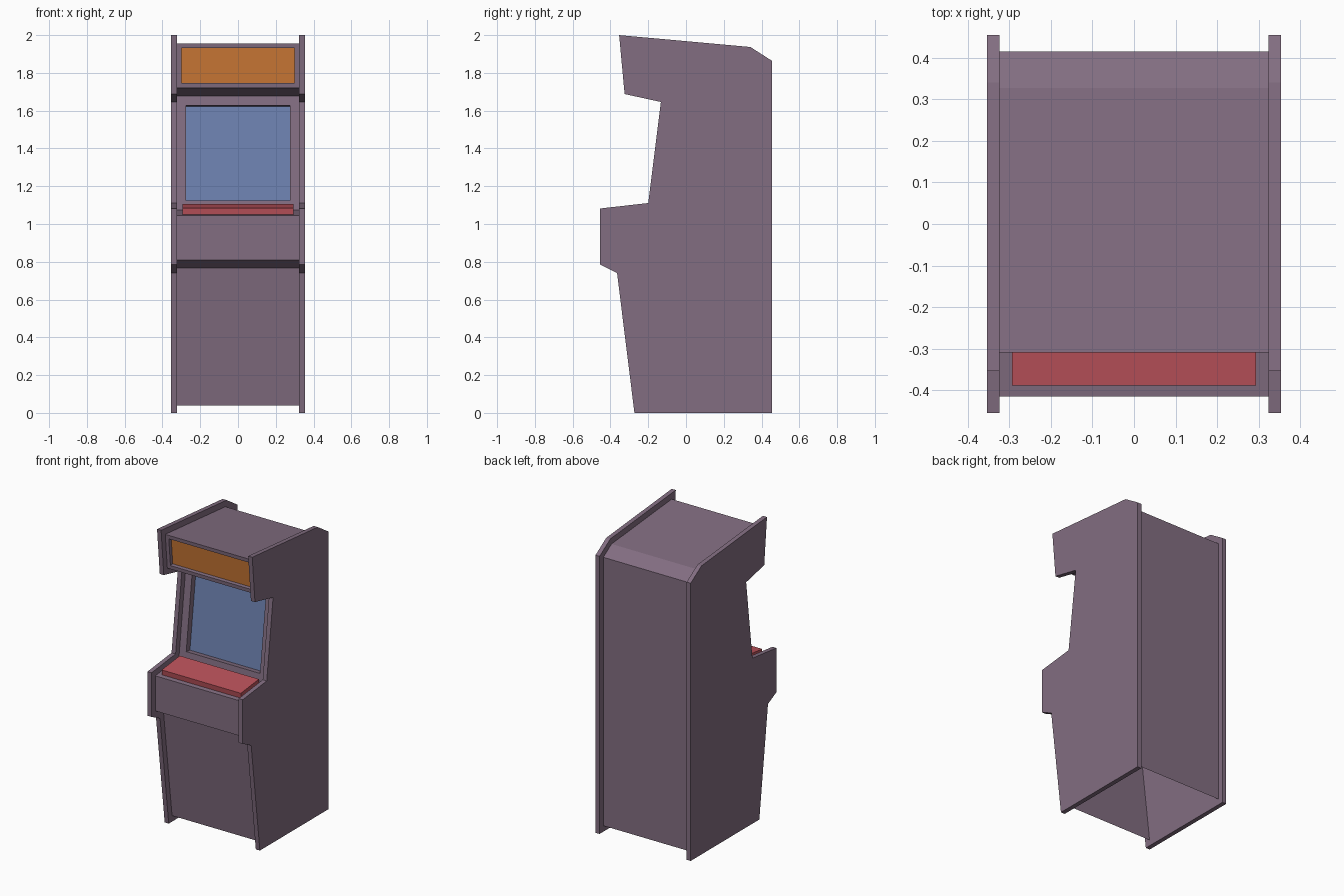
import bpy, bmesh
from mathutils import Vector, geometry

if "Cube" in bpy.data.objects:
    bpy.data.objects.remove(bpy.data.objects["Cube"])


def material(name, rgb):
    m = bpy.data.materials.new(name)
    m.diffuse_color = (*rgb, 1)
    m.use_nodes = True
    m.node_tree.nodes["Principled BSDF"].inputs["Base Color"].default_value = m.diffuse_color
    return m


MATS = [material("mauve_cabinet", (0.225, 0.155, 0.220)),
        material("orange_sign", (0.62, 0.195, 0.037)),
        material("blue_screen", (0.150, 0.215, 0.425)),
        material("red_controls", (0.50, 0.085, 0.105))]

# Side outline as (y, z), clockwise seen from the right
OUTLINE = [(-0.354, 2.0), (0.341, 1.937), (0.455, 1.864), (0.455, 0.0),
           (-0.273, 0.0), (-0.365, 0.741), (-0.455, 0.786), (-0.455, 1.082),
           (-0.20, 1.111), (-0.133, 1.646), (-0.325, 1.688)]
BOTTOM, DECK, SCREEN, SIGN = 3, 7, 8, 10      # edge numbers of the outline
OUTER, INNER, INSET = 0.3535, 0.3235, 0.04


def offset(points, dist):
    """Move every edge of a clockwise outline inward and rejoin the corners."""
    pts = [Vector(p) for p in points]
    n = len(pts)
    lines = []
    for i in range(n):
        d = (pts[(i + 1) % n] - pts[i]).normalized()
        shift = Vector((d.y, -d.x)) * dist
        lines.append((pts[i] + shift, d))
    out = []
    for i in range(n):
        (p, d), (q, e) = lines[i - 1], lines[i]
        t = (q - p).cross(e) / d.cross(e) if hasattr(d, "cross") else 0
        out.append(p + d * t)
    return out


def finish(bm, name):
    me = bpy.data.meshes.new(name)
    bm.to_mesh(me)
    bm.free()
    for m in MATS:
        me.materials.append(m)
    ob = bpy.data.objects.new(name, me)
    bpy.context.collection.objects.link(ob)
    return ob


# Side panels
for name, x in (("left_side_panel", -OUTER), ("right_side_panel", INNER)):
    bm = bmesh.new()
    face = bm.faces.new([bm.verts.new((x, y, z)) for y, z in OUTLINE])
    ext = bmesh.ops.extrude_face_region(bm, geom=[face], use_keep_orig=True)
    moved = [v for v in ext["geom"] if isinstance(v, bmesh.types.BMVert)]
    bmesh.ops.translate(bm, verts=moved, vec=(OUTER - INNER, 0, 0))
    bmesh.ops.recalc_face_normals(bm, faces=bm.faces)
    finish(bm, name)

# Body shell between the panels, open at the bottom
bm = bmesh.new()
rows = [[bm.verts.new((x, p[0], p[1])) for x in (-INNER, INNER)]
        for p in offset(OUTLINE, INSET)]
shell = {}
for i in range(len(rows)):
    if i != BOTTOM:
        a, b = rows[i], rows[(i + 1) % len(rows)]
        shell[i] = bm.faces.new((a[0], a[1], b[1], b[0]))
bm.normal_update()

# Recessed sign and screen, raised control deck
for edge, border, depth, mat in ((SIGN, 0.035, -0.025, 1),
                                 (SCREEN, 0.07, -0.04, 2),
                                 (DECK, 0.042, 0.035, 3)):
    face = shell[edge]
    bmesh.ops.inset_individual(bm, faces=[face], thickness=border)
    bm.normal_update()
    walls = bmesh.ops.inset_individual(bm, faces=[face], thickness=0, depth=depth)
    face.material_index = mat
    for w in walls["faces"]:
        w.material_index = mat if depth > 0 else 0
    face.material_index = mat
finish(bm, "cabinet_body")
